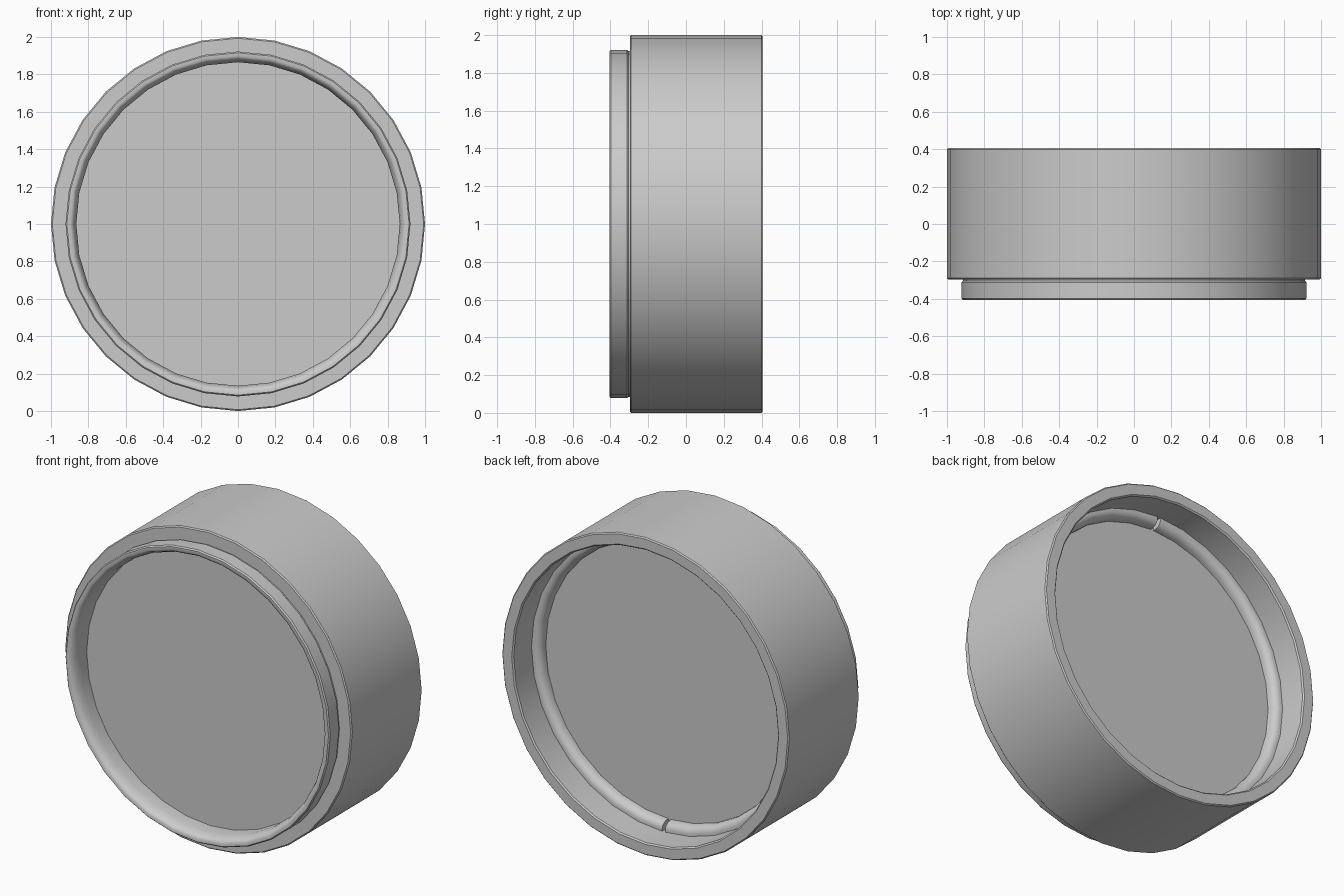
import bpy, bmesh
from math import pi, sin, cos, radians

if "Cube" in bpy.data.objects:
    bpy.data.objects.remove(bpy.data.objects["Cube"])

SIDES = 32


def angle_list(n):
    return [2 * pi * i / n for i in range(n)]


def lathe(name, profile, angles, full=True):
    """Sweep a closed (radius, y) profile about the y axis at height 1."""
    bm = bmesh.new()
    rings = []
    for a in angles:
        rings.append([bm.verts.new((r * sin(a), y, 1 + r * cos(a))) for r, y in profile])
    n = len(profile)
    count = len(rings) if full else len(rings) - 1
    for i in range(count):
        p, q = rings[i], rings[(i + 1) % len(rings)]
        for j in range(n):
            k = (j + 1) % n
            bm.faces.new((p[j], p[k], q[k], q[j]))
    if not full:
        bm.faces.new(rings[0])
        bm.faces.new(rings[-1])
    finish(name, bm)


def finish(name, bm):
    bmesh.ops.recalc_face_normals(bm, faces=bm.faces)
    mesh = bpy.data.meshes.new(name)
    bm.to_mesh(mesh)
    bm.free()
    obj = bpy.data.objects.new(name, mesh)
    bpy.context.collection.objects.link(obj)
    bpy.ops.object.select_all(action='DESELECT')
    obj.select_set(True)
    bpy.context.view_layer.objects.active = obj
    bpy.ops.object.shade_smooth_by_angle(angle=radians(35))


# Filter frame: stepped front lip, wide barrel, open threaded back
lathe("frame", [
    (0.865, -0.26), (0.865, -0.34), (0.872, -0.375), (0.885, -0.399), (0.897, -0.406),
    (0.915, -0.406), (0.922, -0.398),
    (0.922, -0.312), (0.915, -0.304), (0.915, -0.297),
    (0.993, -0.297), (1.0, -0.290),
    (1.0, 0.399), (0.993, 0.406),
    (0.93, 0.406), (0.922, 0.398),
    (0.922, -0.26)], angle_list(SIDES))

# Retaining ring in two halves, leaving spanner slots at top and bottom
gap = 0.012
for side, start in (("right", 0.0), ("left", pi)):
    arc = [start + pi * i / 16 for i in range(17)]
    arc[0] += gap
    arc[-1] -= gap
    lathe("retaining_ring_" + side, [
        (0.921, 0.14), (0.921, 0.222), (0.905, 0.222), (0.888, 0.217),
        (0.873, 0.202), (0.865, 0.18), (0.865, 0.14)], arc, full=False)

# Glass disc with flat faces
bm = bmesh.new()
front = [bm.verts.new((0.921 * sin(a), -0.27, 1 + 0.921 * cos(a))) for a in angle_list(SIDES)]
back = [bm.verts.new((v.co.x, 0.16, v.co.z)) for v in front]
bm.faces.new(front)
bm.faces.new(back)
for i in range(SIDES):
    j = (i + 1) % SIDES
    bm.faces.new((front[i], front[j], back[j], back[i]))
finish("glass", bm)
